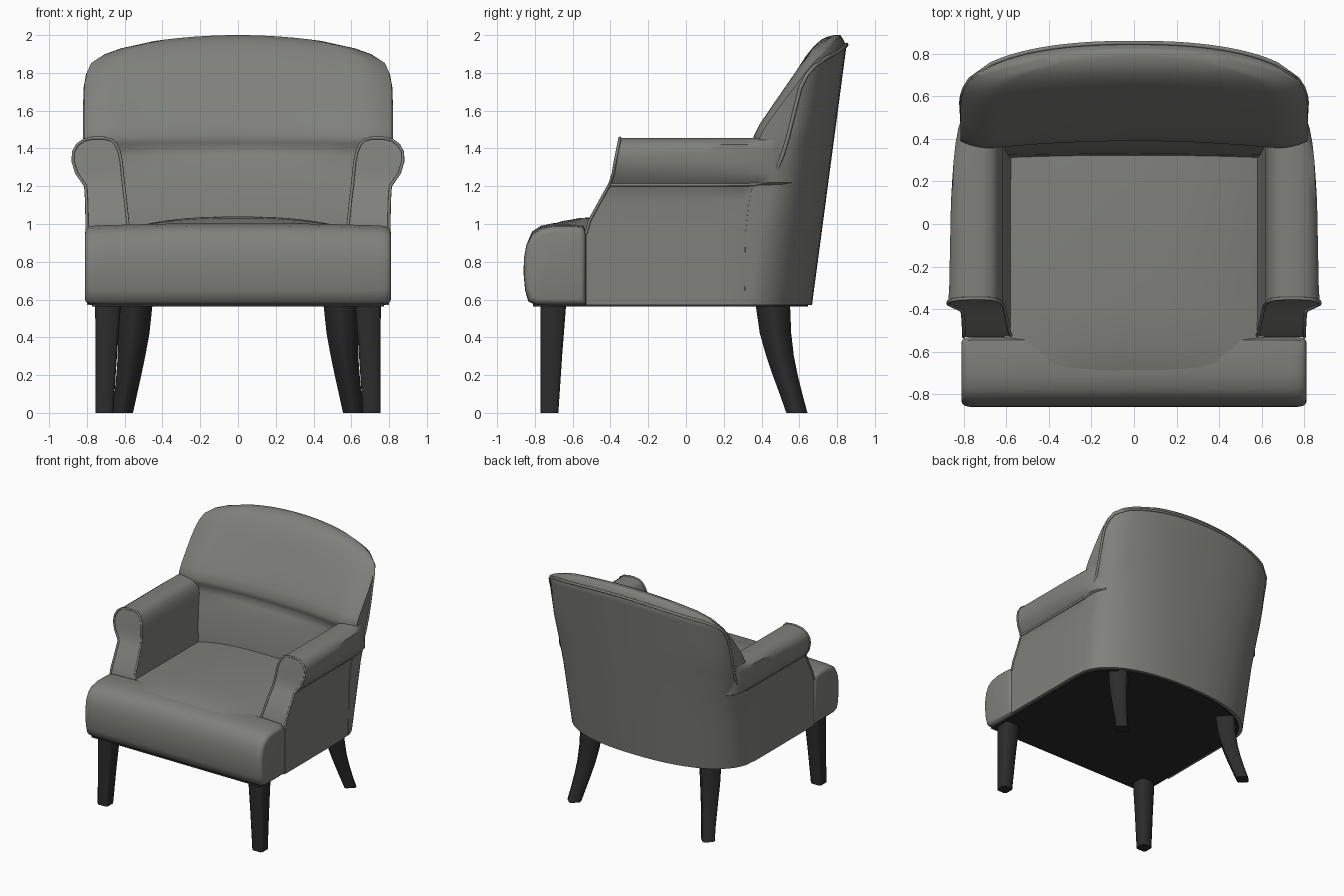
import bpy, bmesh, math

if "Cube" in bpy.data.objects:
    bpy.data.objects.remove(bpy.data.objects["Cube"])


def material(name, rgb):
    m = bpy.data.materials.new(name)
    m.diffuse_color = (*rgb, 1)
    m.use_nodes = True
    m.node_tree.nodes["Principled BSDF"].inputs["Base Color"].default_value = m.diffuse_color
    return m


FABRIC = material("grey_upholstery", (0.215, 0.22, 0.2))
WOOD = material("dark_wood", (0.025, 0.025, 0.025))


def finish(ob, mat, mirror=False, angle=40):
    ob.data.materials.append(mat)
    bpy.ops.object.select_all(action='DESELECT')
    ob.select_set(True)
    bpy.context.view_layer.objects.active = ob
    bpy.ops.object.shade_smooth_by_angle(angle=math.radians(angle))
    if mirror:
        ob.modifiers.new("mirror", 'MIRROR')
    return ob


def loft(name, rings, mat, mirror=False, angle=40):
    """Skin closed rings of equal length; caps join point i to point n-1-i."""
    bm = bmesh.new()
    rows = [[bm.verts.new(p) for p in r] for r in rings]
    n = len(rows[0])
    for a, b in zip(rows, rows[1:]):
        for i in range(n):
            j = (i + 1) % n
            bm.faces.new((a[i], a[j], b[j], b[i]))
    for r in (rows[0], rows[-1]):
        for i in range(n // 2 - 1):
            bm.faces.new((r[i], r[i + 1], r[n - 2 - i], r[n - 1 - i]))
    bmesh.ops.remove_doubles(bm, verts=bm.verts, dist=0.0005)
    bmesh.ops.recalc_face_normals(bm, faces=bm.faces)
    me = bpy.data.meshes.new(name)
    bm.to_mesh(me)
    bm.free()
    ob = bpy.data.objects.new(name, me)
    bpy.context.collection.objects.link(ob)
    return finish(ob, mat, mirror, angle)


def piping(name, pts, radius=0.008):
    cu = bpy.data.curves.new(name, 'CURVE')
    cu.dimensions = '3D'
    cu.bevel_depth = radius
    cu.bevel_resolution = 2
    sp = cu.splines.new('POLY')
    sp.points.add(len(pts) - 1)
    for p, co in zip(sp.points, pts):
        p.co = (*co, 1)
    ob = bpy.data.objects.new(name, cu)
    bpy.context.collection.objects.link(ob)
    bpy.ops.object.select_all(action='DESELECT')
    ob.select_set(True)
    bpy.context.view_layer.objects.active = ob
    bpy.ops.object.convert(target='MESH')
    return finish(bpy.context.object, FABRIC, True, 60)


# Backrest: stacked slices, straight sides running into a curved back, padded front
POWER, N = 2.3, 40


def depth(v):
    return 0.42 - 0.14 * min(1, max(0, (v - 0.57) / 1.0))


def centre_y(v):
    return 0.667 + 0.133 * (v - 0.57) - 0.04 * max(0, (v - 1.95) / 0.05) - depth(v)


def half_width(v):
    return 0.797 + 0.018 * min(1, max(0, (v - 1.1) / 0.35))


def arched(x, v):
    return v - 0.09 * (x / 0.75) ** 2 * max(0, (v - 1.4) / 0.6)


def shell_x(y, v):
    q = max(0, (y - centre_y(v)) / depth(v))
    return half_width(v) * max(0, 1 - q ** POWER) ** (1 / POWER)


def shell_arc(v, y0):
    q = (y0 - centre_y(v)) / depth(v)
    t0 = math.asin(max(0, q) ** (POWER / 2))
    pts = []
    for i in range(N + 1):
        t = t0 + (math.pi - 2 * t0) * i / N
        c = math.cos(t)
        x = math.copysign(abs(c) ** (2 / POWER), c) * half_width(v)
        y = centre_y(v) + depth(v) * max(0, math.sin(t)) ** (2 / POWER)
        if i in (0, N):
            y = y0
        pts.append((x, y, arched(x, v)))
    return pts


def back_slice(v, yc):
    arc = shell_arc(v, yc)
    xs = arc[0][0]
    bulge = 0.01 if v < 1.39 else 0.05
    front = []
    for x, y, z in arc:
        r = abs(x) / xs
        bow = bulge * (r * r - max(0, (r - 0.8) / 0.2) ** 2)
        front.append((x, yc - bow, z))
    return arc + front[::-1]


levels = [(0.57, 0.31), (0.95, 0.315), (1.1, 0.33), (1.28, 0.37), (1.36, 0.39),
          (1.40, 0.41), (1.43, 0.395), (1.47, 0.39), (1.54, 0.42), (1.65, 0.485),
          (1.74, 0.54), (1.82, 0.59), (1.89, 0.635), (1.94, 0.675), (1.975, 0.715),
          (1.99, 0.745), (2.0, 0.785)]
loft("backrest", [back_slice(v, y) for v, y in levels], FABRIC, angle=60)

# Rolled arms: (height, outer x, inner x, front y)
ARM = [(0.57, .80, .57, -.53), (0.95, .80, .575, -.53), (1.02, .80, .585, -.51),
       (1.12, .802, .595, -.455), (1.20, .807, .605, -.41), (1.22, .82, .607, -.40),
       (1.27, .855, .612, -.385), (1.33, .873, .618, -.375), (1.38, .872, .628, -.365),
       (1.42, .85, .645, -.357), (1.445, .815, .67, -.352), (1.455, .77, .71, -.35)]


def arm_ring(y, limit):
    """Outer face stays under the limit and, low down, tucks into the back shell."""
    outer = []
    for z, xo, xi, yf in ARM:
        x = min(xo, limit)
        if y is not None and y > 0.2 and z < 1.21:
            x = min(x, shell_x(y, z) + 0.06 * (0.25 - y))
        outer.append((x, yf if y is None else y, z))
    inner = [(xi, yf if y is None else y, z) for z, xo, xi, yf in ARM]
    return outer + inner[::-1]


loft("arm", [arm_ring(y, w) for y, w in
             [(None, 1), (-0.3, .868), (0.1, .86), (0.22, .853), (0.3, .847), (0.38, .838),
              (0.45, .825), (0.51, .805), (0.56, .76)]],
     FABRIC, mirror=True)

# Piping round the arm fronts and along the shell edge up and over the back
piping("arm_front_piping", arm_ring(None, 1)[1:-1])
edge = [(0.808, -0.40, 1.208), (0.808, 0.1, 1.208), (0.808, 0.36, 1.21)]
for y, z in [(0.42, 1.225), (0.47, 1.27), (0.51, 1.36), (0.54, 1.46), (0.575, 1.6),
             (0.605, 1.72), (0.64, 1.79), (0.68, 1.835)]:
    edge.append((shell_x(y, z + (0.09 if z > 1.5 else 0.02)), y, z))
edge += shell_arc(1.95, 0.74)[1:N // 2 + 1]
piping("shell_piping", edge, 0.01)

# Seat base and crowned cushion
loft("seat_base", [[(x, y, z) for x, z in ((-.6, .57), (.6, .57), (.6, .92), (-.6, .92))]
                   for y in (-.56, .36)], FABRIC)


def cushion_ring(y, height):
    top = []
    for i in range(17):
        s = -1 + i / 8
        top.append((0.61 * s, y, 0.97 + height * (1 - abs(s) ** 2.5)))
    return top + [(0.61 * (1 - i / 8), y, 0.8) for i in range(17)]


loft("seat_cushion", [cushion_ring(y, h) for y, h in
                      [(-.76, .01), (-.66, .044), (-.56, .062), (-.4, .069), (-.1, .07),
                       (.2, .064), (.38, .055)]], FABRIC)

# Front seat roll with softened ends
ROLL = [(-.53, .57), (-.70, .57), (-.80, .572), (-.835, .59), (-.852, .65), (-.86, .74),
        (-.858, .82), (-.845, .89), (-.815, .945), (-.77, .975), (-.70, .99), (-.60, .99),
        (-.545, .985), (-.53, .96)]


def roll_ring(x, s):
    rise = 0.015 * (1 - (x / 0.81) ** 2)
    return [(x, -.69 + (y + .69) * s, .78 + (z - .78) * s + (rise if z > .9 else 0))
            for y, z in ROLL]


ends = [(.81, .84), (.806, .91), (.795, .96), (.775, .99), (.74, 1), (.5, 1), (.25, 1)]
loft("front_roll", [roll_ring(-x, s) for x, s in ends] + [roll_ring(0, 1)]
     + [roll_ring(x, s) for x, s in reversed(ends)], FABRIC, angle=50)

# Dark underside panel, following the curved back
arc = [(x * 0.97, y - 0.02) for x, y, z in shell_arc(0.57, 0.26)]
front = [(x, -0.81) for x, y in arc]
loft("underside", [[(x, y, z) for x, y in arc + front[::-1]] for z in (0.562, 0.58)], WOOD)


# Legs: rounded square sections (z, centre x, centre y, half extent), rear pair set diagonally
def leg(name, stations, turn):
    k = 0.72
    shape = [(1, k), (k, 1), (-k, 1), (-1, k), (-1, -k), (-k, -1), (k, -1), (1, -k)]
    c, s = math.cos(turn), math.sin(turn)
    shape = [(a * c - b * s, a * s + b * c) for a, b in shape]
    size = max(a for a, b in shape)
    rings = [[(cx + h * a / size, cy + h * b / size, z) for a, b in shape]
             for z, cx, cy, h in stations]
    loft(name, rings, WOOD, mirror=True, angle=50)


leg("front_leg", [(0, .708, -.723, .047), (.3, .698, -.713, .057), (.57, .688, -.703, .068)], 0)
leg("rear_leg", [(0, .612, .587, .056), (.1, .594, .556, .06), (.2, .578, .525, .066),
                 (.3, .564, .498, .073), (.42, .552, .474, .083), (.57, .544, .46, .091)],
    math.pi / 4)
